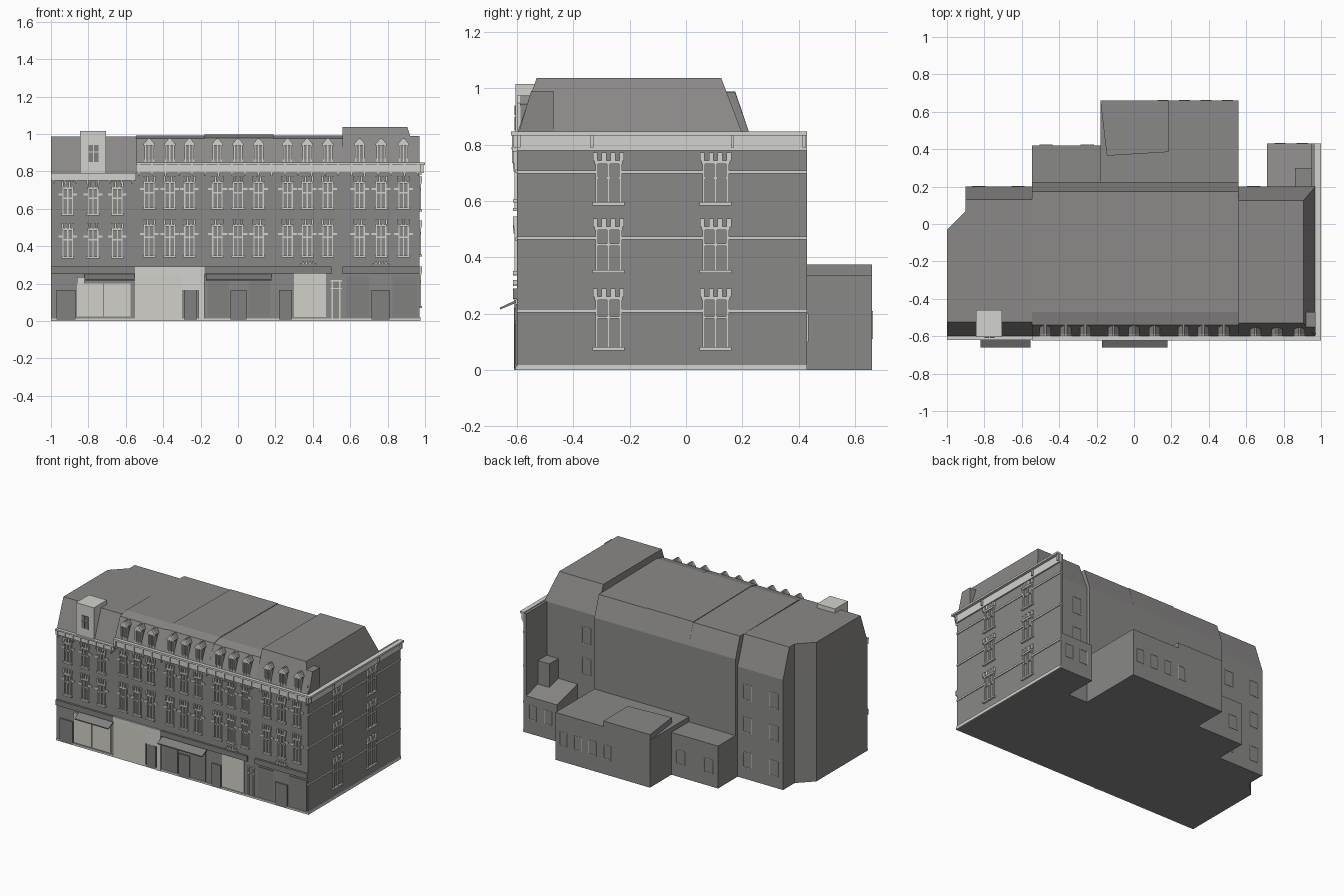
import bpy, bmesh

cube = bpy.data.objects.get("Cube")
if cube:
    bpy.data.objects.remove(cube, do_unlink=True)


def material(name, colour):
    m = bpy.data.materials.new(name)
    m.use_nodes = True
    m.diffuse_color = (*colour, 1)
    m.node_tree.nodes["Principled BSDF"].inputs["Base Color"].default_value = (*colour, 1)
    return m


WALL = material("wall grey", (0.25, 0.25, 0.245))
ROOF = material("roof grey", (0.26, 0.25, 0.245))
TRIM = material("pale stone", (0.65, 0.65, 0.61))
SHOP = material("shopfront grey", (0.22, 0.22, 0.215))
PANEL = material("pale shop panel", (0.64, 0.63, 0.58))


def finish(bm, name, mat):
    bmesh.ops.recalc_face_normals(bm, faces=bm.faces[:])
    mesh = bpy.data.meshes.new(name)
    bm.to_mesh(mesh)
    bm.free()
    mesh.materials.append(mat)
    ob = bpy.data.objects.new(name, mesh)
    bpy.context.collection.objects.link(ob)


def add_loft(bm, low, z0, high, z1):
    a = [bm.verts.new((x, y, z0)) for x, y in low]
    b = [bm.verts.new((x, y, z1)) for x, y in high]
    bm.faces.new(a[::-1])
    bm.faces.new(b)
    for i in range(len(a)):
        j = (i + 1) % len(a)
        bm.faces.new((a[i], a[j], b[j], b[i]))


def rect(x0, x1, y0, y1):
    return [(x0, y0), (x1, y0), (x1, y1), (x0, y1)]


def loft(name, mat, low, z0, high, z1):
    bm = bmesh.new()
    add_loft(bm, low, z0, high, z1)
    finish(bm, name, mat)


def box(bm, x0, x1, y0, y1, z0, z1):
    add_loft(bm, rect(x0, x1, y0, y1), z0, rect(x0, x1, y0, y1), z1)


def block(name, mat, *size):
    bm = bmesh.new()
    box(bm, *size)
    finish(bm, name, mat)


def prism(bm, x0, x1, profile):
    """Extrude a y-z profile along x."""
    ends = [[bm.verts.new((x, y, z)) for y, z in profile] for x in (x0, x1)]
    bm.faces.new(ends[0])
    bm.faces.new(ends[1][::-1])
    for i in range(len(profile)):
        j = (i + 1) % len(profile)
        bm.faces.new((ends[0][i], ends[0][j], ends[1][j], ends[1][i]))


# A facade is an axis, a plane position and an outward sign
FRONT, SIDE = ("y", -0.6, -1), ("x", 0.97, 1)


def plate(bm, facade, u0, u1, z0, z1, d=0.008):
    axis, pos, sign = facade
    lo, hi = sorted((pos - sign * 0.002, pos + sign * d))
    if axis == "y":
        box(bm, u0, u1, lo, hi, z0, z1)
    else:
        box(bm, lo, hi, u0, u1, z0, z1)


def ornate_window(bm, facade, u, z0, z1, w):
    head = z1 - 0.035
    t = w * 0.12
    for c in (-w, 0, w):
        plate(bm, facade, u + c - t, u + c + t, z0, head)
    mid = z0 + (head - z0) * 0.62
    plate(bm, facade, u - w, u + w, mid - 0.004, mid + 0.004)
    plate(bm, facade, u - w * 1.35, u + w * 1.35, z0 - 0.005, z0 + 0.006, 0.014)
    plate(bm, facade, u - w * 1.2, u + w * 1.2, head - 0.006, head + 0.006, 0.012)
    for k in range(4):
        c = u + (k - 1.5) * w * 0.75
        plate(bm, facade, c - w * 0.2, c + w * 0.2, head + 0.005, z1, 0.014)


def framed_window(bm, facade, u, z0, w=0.05, h=0.1):
    t = 0.004
    for a, b in ((0, t), (w - t, w)):
        plate(bm, facade, u - w / 2 + a, u - w / 2 + b, z0, z0 + h, 0.004)
    for a, b in ((0, t), (h - t, h)):
        plate(bm, facade, u - w / 2, u + w / 2, z0 + a, z0 + b, 0.004)


# Main walls
left_plan = [(-1, -0.6), (-0.545, -0.6), (-0.545, 0.2), (-0.9, 0.2), (-0.9, 0.07), (-1, -0.03)]
loft("left_house_walls", WALL, left_plan, 0, left_plan, 0.78)
block("middle_house_walls", WALL, -0.545, 0.56, -0.6, 0.225, 0, 0.84)
block("right_house_walls", WALL, 0.56, 0.97, -0.6, 0.2, 0, 0.84)
block("party_wall", WALL, 0.95, 0.97, 0.2, 0.43, 0, 0.84)

# Mansard roofs
left_top = [(-1, -0.525), (-0.545, -0.525), (-0.545, 0.13), (-0.9, 0.13), (-0.9, 0.07), (-1, -0.03)]
loft("left_roof", ROOF, left_plan, 0.78, left_top, 0.985)
for name, x0, x1, lift in (("a", -0.545, -0.18, 0), ("b", -0.18, 0.19, 0.004), ("c", 0.19, 0.56, 0)):
    bm = bmesh.new()
    prism(bm, x0, x1, [(-0.6, 0.84), (-0.54, 0.975 + lift), (-0.47, 0.992 + lift),
                       (0.175, 0.985 + lift), (0.225, 0.84)])
    finish(bm, "middle_roof_" + name, ROOF)
loft("right_roof", ROOF, rect(0.56, 0.97, -0.6, 0.2), 0.84, rect(0.56, 0.905, -0.53, 0.125), 1.037)
loft("corner_roof_block", ROOF, rect(0.91, 0.97, -0.595, -0.47), 0.84,
     rect(0.915, 0.97, -0.55, -0.47), 0.99)

# Rear extensions
block("rear_wide_extension", WALL, -0.18, 0.56, 0.2, 0.66, 0, 0.335)
loft("rear_raised_roof", WALL, [(-0.145, 0.365), (0.185, 0.385), (0.185, 0.66), (-0.18, 0.66)], 0.335,
     [(-0.145, 0.365), (0.185, 0.385), (0.185, 0.66), (-0.18, 0.66)], 0.375)
block("rear_small_extension", WALL, -0.545, -0.18, 0.2, 0.42, 0, 0.3)
block("rear_wing", WALL, 0.71, 0.97, 0.19, 0.43, 0, 0.26)
bm = bmesh.new()
prism(bm, 0.71, 0.95, [(0.2, 0.26), (0.43, 0.26), (0.2, 0.32)])
finish(bm, "rear_wing_roof", ROOF)
block("rear_wing_stack", WALL, 0.86, 0.95, 0.2, 0.3, 0.26, 0.46)

# Front windows, dormers and cornice brackets
GROUPS = [(-0.475, -0.365, -0.26), (-0.11, 0, 0.11), (0.265, 0.37, 0.48), (0.65, 0.765, 0.885)]
LEFT = (-0.91, -0.775, -0.645)
MAIN = [x for g in GROUPS for x in g]
bm = bmesh.new()
for columns, rows in ((LEFT, ((0.34, 0.525), (0.57, 0.745))), (MAIN, ((0.345, 0.545), (0.6, 0.775)))):
    for x in columns:
        for z0, z1 in rows:
            ornate_window(bm, FRONT, x, z0, z1, 0.025)
            zs = z0 + (z1 - z0) * 0.57
            for s in (-1, 1):
                a, b = sorted((x + s * 0.028, x + s * 0.05))
                plate(bm, FRONT, a, b, zs, zs + 0.012, 0.006)
for x in (0.375, 0.765):
    plate(bm, FRONT, x - 0.045, x + 0.045, 0.298, 0.306, 0.014)
    for k in range(4):
        c = x + (k - 1.5) * 0.018
        plate(bm, FRONT, c - 0.005, c + 0.005, 0.306, 0.32, 0.014)
finish(bm, "front_window_surrounds", TRIM)

bodies, frames = bmesh.new(), bmesh.new()
DORMER = ("y", -0.59, -1)
for x in MAIN:
    box(bodies, x - 0.024, x + 0.024, -0.59, -0.53, 0.85, 0.945)
    for s in (-1, 1):
        plate(frames, DORMER, x + s * 0.021 - 0.004, x + s * 0.021 + 0.004, 0.85, 0.945)
    plate(frames, DORMER, x - 0.003, x + 0.003, 0.85, 0.945)
    plate(frames, DORMER, x - 0.03, x + 0.03, 0.938, 0.948, 0.01)
    # Small gable: roof prism behind a pale pediment
    for target, y0, y1 in ((frames, -0.6, -0.59), (bodies, -0.59, -0.53)):
        add_loft(target, rect(x - 0.03, x + 0.03, y0, y1), 0.946,
                 rect(x - 0.006, x + 0.006, y0, y1), 0.975)
finish(bodies, "dormer_bodies", ROOF)
finish(frames, "dormer_frames", TRIM)

# Large stone dormer on the left house
block("large_dormer", TRIM, -0.845, -0.705, -0.605, -0.46, 0.79, 1.015)
bm = bmesh.new()
for x in (-0.8, -0.771):
    for z0, z1 in ((0.85, 0.9), (0.906, 0.94)):
        plate(bm, ("y", -0.605, -1), x, x + 0.024, z0, z1, 0.004)
finish(bm, "large_dormer_panes", SHOP)

# Cornices
bm = bmesh.new()
plate(bm, FRONT, -1, -0.545, 0.752, 0.785, 0.012)
plate(bm, FRONT, -0.545, 0.975, 0.79, 0.835, 0.012)
plate(bm, SIDE, -0.6, 0.43, 0.78, 0.835, 0.01)
for i in range(8):
    x = -0.985 + i * 0.06
    plate(bm, FRONT, x - 0.004, x + 0.004, 0.735, 0.785, 0.018)
for i in range(22):
    x = -0.53 + i * 0.071
    plate(bm, FRONT, x - 0.005, x + 0.005, 0.775, 0.835, 0.018)
for y in (-0.593, -0.335, 0.165, 0.42):
    plate(bm, SIDE, y - 0.006, y + 0.006, 0.79, 0.835, 0.022)
plate(bm, FRONT, -1, -0.545, 0.783, 0.792, 0.02)
plate(bm, FRONT, -0.545, 1.0, 0.833, 0.846, 0.022)
plate(bm, SIDE, -0.6, 0.43, 0.833, 0.846, 0.03)
finish(bm, "cornices", TRIM)

# Right side windows, string courses and plinth
bm = bmesh.new()
for z0, z1, course in ((0.075, 0.29, 0.205), (0.35, 0.538, 0.463), (0.59, 0.773, 0.697)):
    for y in (-0.275, 0.105):
        ornate_window(bm, SIDE, y, z0, z1, 0.042)
    for a, b in ((-0.6, -0.32), (-0.23, 0.06), (0.15, 0.43)):
        plate(bm, SIDE, a, b, course, course + 0.012, 0.006)
plate(bm, SIDE, -0.6, 0.43, 0, 0.022, 0.006)
finish(bm, "side_trim", TRIM)

# Shopfronts
bm = bmesh.new()
for a, b in ((-1, -0.55), (-0.18, 0.5), (0.56, 0.97)):
    plate(bm, FRONT, a, b, 0.252, 0.29, 0.014)
for a, b in ((-0.97, -0.87), (-0.29, -0.22), (-0.04, 0.045), (0.22, 0.29), (0.715, 0.81)):
    plate(bm, FRONT, a, b, 0.005, 0.165, 0.009)
for a, b in ((-0.16, -0.05), (0.055, 0.17), (0.58, 0.7), (0.825, 0.96)):
    plate(bm, FRONT, a, b, 0.02, 0.235, 0.005)
finish(bm, "shop_fascias_and_doors", SHOP)

bm = bmesh.new()
for a, b in ((-0.86, -0.723), (-0.717, -0.575)):
    plate(bm, FRONT, a, b, 0.025, 0.2, 0.006)
plate(bm, FRONT, -0.55, -0.3, 0.01, 0.25, 0.006)
plate(bm, FRONT, 0.3, 0.47, 0.02, 0.25, 0.006)
finish(bm, "shop_panels", PANEL)

bm = bmesh.new()
plate(bm, FRONT, -0.55, -0.18, 0.25, 0.29, 0.012)
plate(bm, FRONT, -0.3, -0.205, 0.165, 0.25, 0.008)
plate(bm, FRONT, -0.21, -0.18, 0, 0.25, 0.01)
plate(bm, FRONT, -1, 0.975, 0, 0.014, 0.006)
plate(bm, FRONT, -0.86, -0.82, 0.2, 0.235, 0.01)
for x in (0.505, 0.545):
    plate(bm, FRONT, x - 0.004, x + 0.004, 0.014, 0.22)
for z in (0.17, 0.212):
    plate(bm, FRONT, 0.495, 0.555, z, z + 0.007)
finish(bm, "shop_trim", TRIM)

# Awnings
bm = bmesh.new()
for a, b in ((-0.82, -0.553), (-0.17, 0.18)):
    prism(bm, a, b, [(-0.6, 0.25), (-0.66, 0.222), (-0.66, 0.215), (-0.6, 0.24)])
finish(bm, "awnings", SHOP)

# Rear windows
bm = bmesh.new()
for x in (-0.83, -0.62):
    for z in (0.08, 0.33, 0.56):
        framed_window(bm, ("y", 0.2, 1), x, z, 0.07, 0.11)
for z in (0.4, 0.62):
    framed_window(bm, ("y", 0.2, 1), 0.64, z, 0.07, 0.12)
for i in range(4):
    framed_window(bm, ("y", 0.66, 1), 0.5 - i * 0.115, 0.11, 0.06)
for x in (-0.25, -0.47):
    framed_window(bm, ("y", 0.42, 1), x, 0.09, 0.07)
for x in (0.78, 0.9):
    framed_window(bm, ("y", 0.43, 1), x, 0.1, 0.06)
finish(bm, "rear_window_frames", TRIM)
